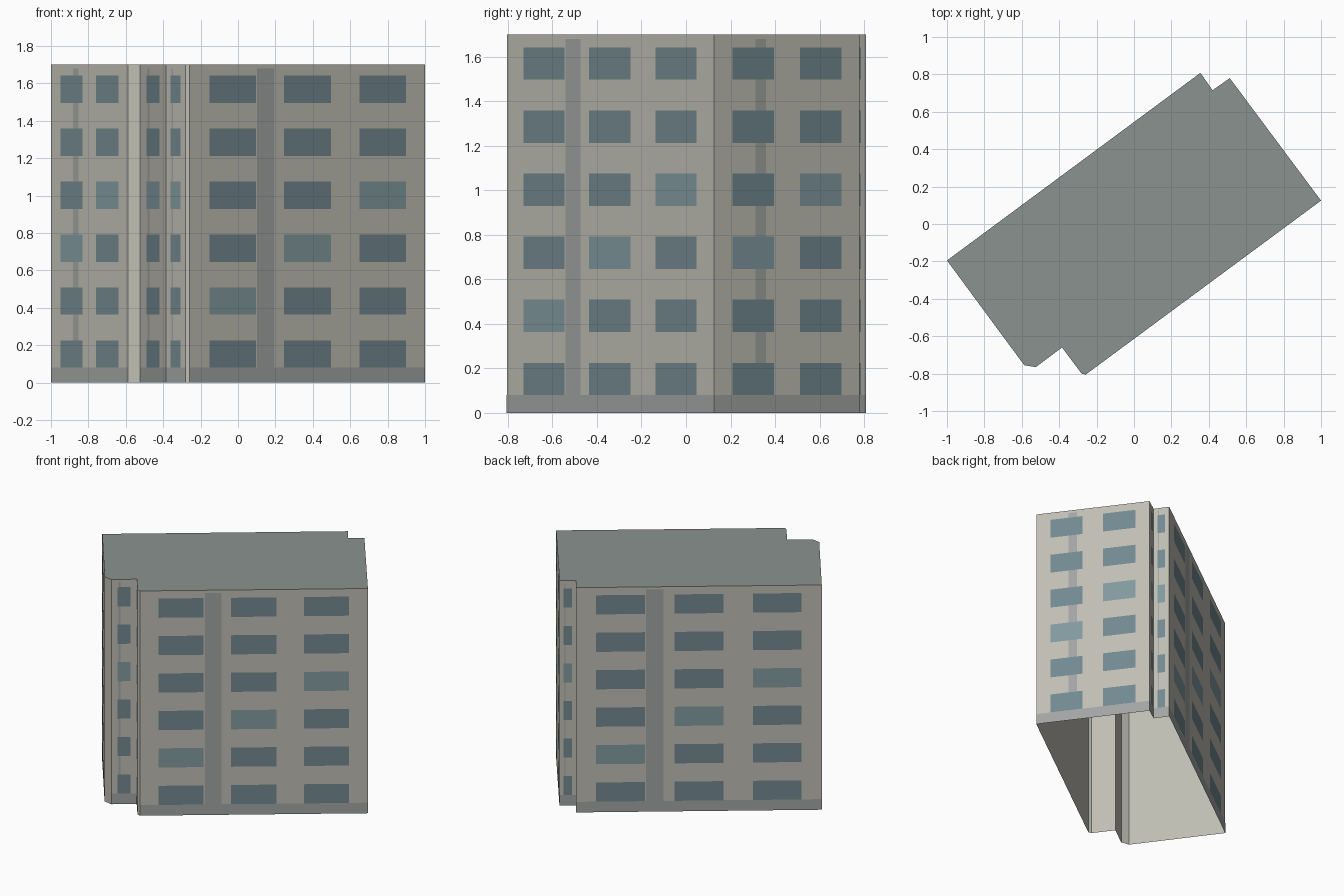
import bpy
from mathutils import Vector

if "Cube" in bpy.data.objects:
    bpy.data.objects.remove(bpy.data.objects["Cube"])

HEIGHT = 1.70
FLOORS = 6
STOREY = HEIGHT / FLOORS

# Footprint corners, counter-clockwise seen from above
PLAN = [(-1.0, -0.195), (-0.587, -0.755), (-0.525, -0.765), (-0.385, -0.66),
        (-0.28, -0.80), (-0.258, -0.805), (1.0, 0.125), (0.512, 0.78),
        (0.42, 0.715), (0.355, 0.808)]


def material(name, rgb):
    mat = bpy.data.materials.new(name)
    mat.diffuse_color = (*rgb, 1)
    mat.use_nodes = True
    mat.node_tree.nodes["Principled BSDF"].inputs["Base Color"].default_value = mat.diffuse_color
    return mat


def make(name, quads, mat):
    """One object from a list of separate polygons."""
    verts, faces = [], []
    for q in quads:
        faces.append(list(range(len(verts), len(verts) + len(q))))
        verts += q
    mesh = bpy.data.meshes.new(name)
    mesh.from_pydata(verts, [], faces)
    mesh.materials.append(mat)
    obj = bpy.data.objects.new(name, mesh)
    bpy.context.collection.objects.link(obj)
    return obj


def panel(a, b, t0, t1, z0, z1, offset):
    """Upright rectangle on the wall a-b, between fractions t0 and t1."""
    d = b - a
    out = Vector((d.y, -d.x)).normalized() * offset
    p, q = a + d * t0 + out, a + d * t1 + out
    return [(p.x, p.y, z0), (q.x, q.y, z0), (q.x, q.y, z1), (p.x, p.y, z1)]


wall_mat = material("wall", (0.52, 0.51, 0.45))
trim_mat = material("trim", (0.36, 0.375, 0.365))
roof_mat = material("roof", (0.26, 0.29, 0.28))
glass_mat = material("glass", (0.17, 0.25, 0.28))
pale_mat = material("pale_glass", (0.22, 0.32, 0.345))

# Window columns as (start, end) fractions of the wall, by column count
COLUMNS = {1: [(0.25, 0.75)],
           2: [(0.125, 0.41), (0.59, 0.875)],
           3: [(0.082, 0.28), (0.40, 0.60), (0.72, 0.918)]}

plinth, strips, windows, pale = [], [], [], []
corners = [Vector(p) for p in PLAN]
for a, b in zip(corners, corners[1:] + corners[:1]):
    length = (b - a).length
    if length < 0.1:          # narrow chamfers stay plain
        continue
    count = 3 if length > 1.2 else 2 if length > 0.4 else 1
    plinth.append(panel(a, b, 0, 1, 0, 0.08, 0.001))
    strips.append(panel(a, b, 0.285, 0.357, 0.08, 1.68, 0.001))
    for floor in range(FLOORS):
        z = floor * STOREY + 0.08
        for col, (t0, t1) in enumerate(COLUMNS[count]):
            # a diagonal of windows has paler glass
            group = pale if floor + count - 1 - col == 3 else windows
            group.append(panel(a, b, t0, t1, z, z + 0.145, 0.002))

# Outer walls: the plan pulled up, open underneath
n = len(PLAN)
ring = [(x, y, z) for z in (0, HEIGHT) for x, y in PLAN]
mesh = bpy.data.meshes.new("walls")
mesh.from_pydata(ring, [], [(i, (i + 1) % n, n + (i + 1) % n, n + i) for i in range(n)])
mesh.materials.append(wall_mat)
bpy.context.collection.objects.link(bpy.data.objects.new("walls", mesh))

# Roof and flat facade details
make("roof", [[(x, y, HEIGHT) for x, y in PLAN]], roof_mat)
make("plinth", plinth, trim_mat)
make("wall_strips", strips, trim_mat)
make("windows", windows, glass_mat)
make("pale_windows", pale, pale_mat)
